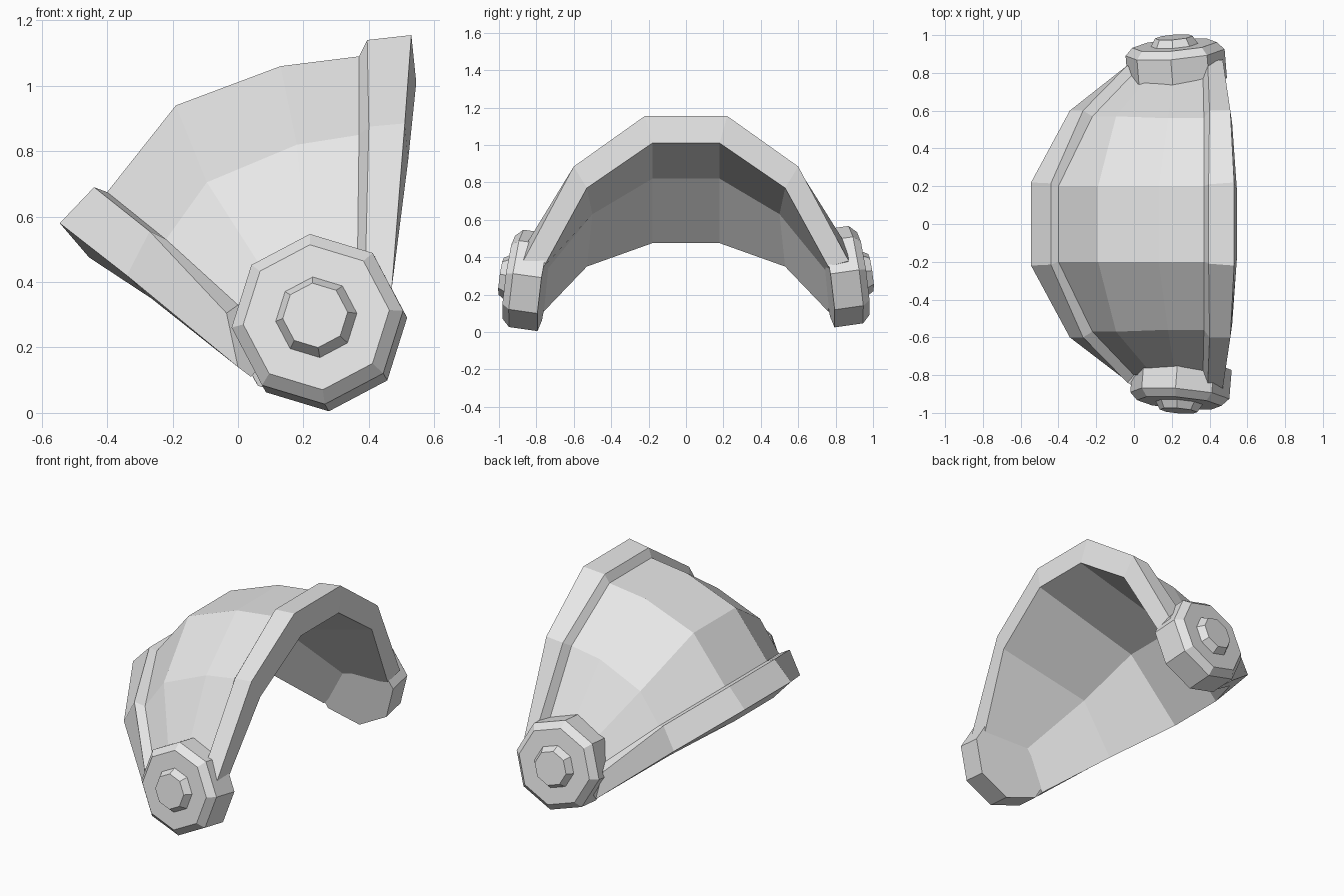
import bpy, bmesh
from mathutils import Vector, Matrix
from math import cos, sin, radians

if "Cube" in bpy.data.objects:
    bpy.data.objects.remove(bpy.data.objects["Cube"])

grey = bpy.data.materials.new("plain_grey")
grey.diffuse_color = (0.8, 0.8, 0.8, 1)
grey.use_nodes = True
grey.node_tree.nodes["Principled BSDF"].inputs["Base Color"].default_value = grey.diffuse_color


def finish(name, bm):
    bmesh.ops.recalc_face_normals(bm, faces=bm.faces)
    me = bpy.data.meshes.new(name)
    bm.to_mesh(me)
    bm.free()
    me.materials.append(grey)
    ob = bpy.data.objects.new(name, me)
    bpy.context.collection.objects.link(ob)
    return ob


# Closed hood sections (x, half-width, z): back lip, outer skin, front lip, inner skin
crown = [(-.455, .18, .475), (-.545, .22, .58), (-.44, .215, .69), (-.40, .20, .675),
         (-.19, .20, .94), (.13, .20, 1.06), (.37, .20, 1.09), (.395, .21, 1.14),
         (.53, .22, 1.155), (.545, .18, 1.01), (-.13, .18, .82)]
flank = [(-.265, .53, .35), (-.34, .60, .42), (-.27, .60, .555), (-.22, .57, .53),
         (-.095, .57, .705), (.18, .56, .82), (.37, .56, .85), (.40, .60, .875),
         (.51, .60, .885), (.52, .53, .77), (-.05, .50, .63)]
foot = [(.04, .76, .11), (0, .86, .14), (-.035, .84, .305), (0, .80, .33),
        (.10, .80, .40), (.22, .80, .45), (.365, .80, .45), (.39, .86, .46),
        (.47, .87, .38), (.465, .76, .35), (.20, .77, .30)]

# Hood: six mirrored sections bridged into an arch
bm = bmesh.new()
rings = []
for section, side in ((foot, -1), (flank, -1), (crown, -1), (crown, 1), (flank, 1), (foot, 1)):
    rings.append([bm.verts.new((x, side * y, z)) for x, y, z in section])
n = len(crown)
for a, b in zip(rings, rings[1:]):
    for i in range(n):
        j = (i + 1) % n
        bm.faces.new((a[i], a[j], b[j], b[i]))
bm.faces.new(rings[0])
bm.faces.new(rings[-1])
finish("hood", bm)


# Pivot cap: stepped octagonal lathe along a slightly tilted axis
def pivot_cap(name, side, shift):
    axis = Vector((-.08, side * .985, .14)).normalized()
    u = Vector((1, 0, 0))
    u = (u - axis * u.dot(axis)).normalized()
    v = Vector((0, 0, 1))
    v = (v - axis * v.dot(axis) - u * v.dot(u)).normalized()
    base = Vector((.255, side * .755, .265)) + Vector(shift)
    bm = bmesh.new()
    loops = []
    for d, r in ((0, .264), (.155, .264), (.195, .225), (.195, .125), (.237, .10)):
        loops.append([bm.verts.new(base + axis * d + (u * cos(t) + v * sin(t)) * r)
                      for t in (radians(5 + 45 * k) for k in range(8))])
    for a, b in zip(loops, loops[1:]):
        for i in range(8):
            j = (i + 1) % 8
            bm.faces.new((a[i], a[j], b[j], b[i]))
    bm.faces.new(loops[0])
    bm.faces.new(loops[-1])
    return finish(name, bm)


pivot_cap("front_pivot_cap", -1, (0, 0, 0))
pivot_cap("rear_pivot_cap", 1, (-.025, 0, .02))
